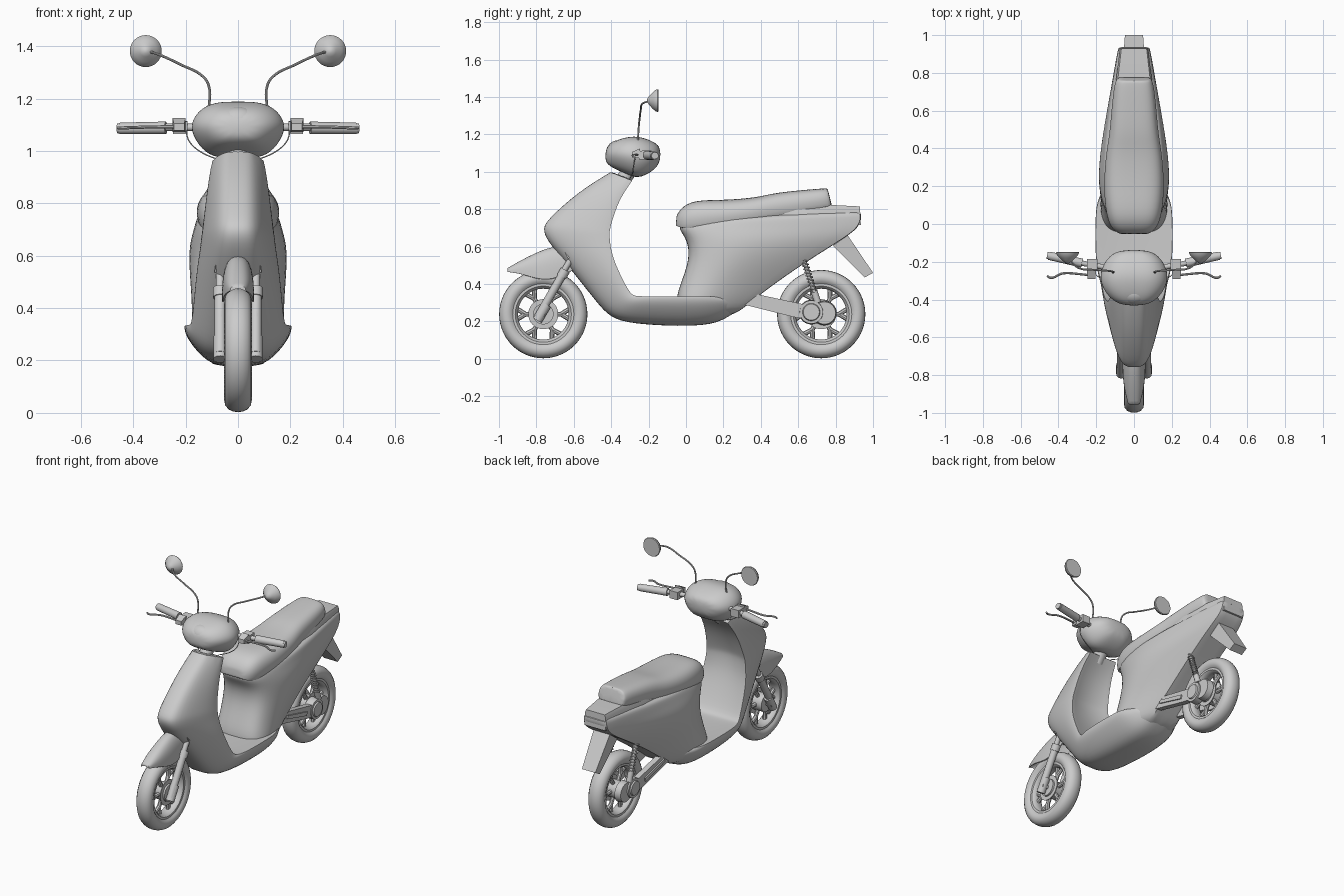
import bpy, bmesh
from math import sin, cos, pi, radians
from mathutils import Vector

if "Cube" in bpy.data.objects:
    bpy.data.objects.remove(bpy.data.objects["Cube"])


def grid(name, rings, cyclic=False, caps=True, cols=(), cap_crease=0.0, sub=0):
    """Skin closed rings of points into one mesh."""
    bm = bmesh.new()
    crease = bm.edges.layers.float.new("crease_edge")
    vs = [[bm.verts.new(p) for p in r] for r in rings]
    n, m = len(rings), len(rings[0])
    for i in range(n if cyclic else n - 1):
        a, b = vs[i], vs[(i + 1) % n]
        for j in range(m):
            k = (j + 1) % m
            bm.faces.new((a[j], a[k], b[k], b[j]))
        for j in cols:
            bm.edges.get((a[j], b[j]))[crease] = 0.8
    if caps:
        for r in (vs[0], vs[-1]):
            for e in bm.faces.new(r).edges:
                e[crease] = cap_crease
    bmesh.ops.recalc_face_normals(bm, faces=bm.faces)
    me = bpy.data.meshes.new(name)
    bm.to_mesh(me)
    bm.free()
    ob = bpy.data.objects.new(name, me)
    bpy.context.collection.objects.link(ob)
    if sub:
        ob.modifiers.new("smooth", "SUBSURF").levels = sub
    return ob


def loft(name, half, stations, cols=(), cap_crease=0.0, sub=2, x0=0.0):
    """half: (t, s) half section; station: (y0, z0, y1, z1, half width)."""
    full = half + [(t, -s) for t, s in half[-2:0:-1]]
    if half[0][1]:
        full = half + [(t, -s) for t, s in half[::-1]]
    rings = [[(x0 + s * w, y0 + (y1 - y0) * t, z0 + (z1 - z0) * t) for t, s in full]
             for y0, z0, y1, z1, w in stations]
    both = [j for c in cols for j in {c, (len(full) - c) % len(full)}]
    return grid(name, rings, cols=both, cap_crease=cap_crease, sub=sub)


def lathe(name, profile, y, z, steps=56):
    """Closed (x, r) profile spun round the x axis."""
    rings = [[(x, y + r * cos(2 * pi * i / steps), z + r * sin(2 * pi * i / steps))
              for x, r in profile] for i in range(steps)]
    return grid(name, rings, cyclic=True, caps=False)


def rod(name, a, b, r1, r2=None, sides=20):
    """Cylinder or cone between two points."""
    a, b = Vector(a), Vector(b)
    q = (b - a).to_track_quat("Z", "Y")
    return grid(name, [[p + q @ Vector((r * cos(2 * pi * i / sides), r * sin(2 * pi * i / sides), 0))
                        for i in range(sides)] for p, r in ((a, r1), (b, r1 if r2 is None else r2))])


def tube(name, paths, r, smooth=True):
    """Round pipes along one or more paths."""
    cu = bpy.data.curves.new(name, "CURVE")
    cu.dimensions, cu.bevel_depth, cu.bevel_resolution = "3D", r, 2
    cu.use_fill_caps, cu.resolution_u = True, 6
    for pts in paths:
        sp = cu.splines.new("BEZIER" if smooth else "POLY")
        dst = sp.bezier_points if smooth else sp.points
        dst.add(len(pts) - 1)
        for d, p in zip(dst, pts):
            d.co = p if smooth else (*p, 1)
            if smooth:
                d.handle_left_type = d.handle_right_type = "AUTO"
    bpy.context.collection.objects.link(bpy.data.objects.new(name, cu))


BOX = [(0, 1), (1, 1)]
OVAL = [(0, 0), (0, .55), (.22, .85), (.55, 1.05), (.85, .85), (1, .5), (1, 0)]

# Front apron and floor: one shell turning from the neck under the feet
loft("apron_and_floor",
     [(0, 0), (0, .5), (.5, .86), (.82, 1.0), (1, 1.0), (.95, .6), (.92, 0)],
     [(-.40, 1.0, -.285, .955, .10), (-.575, .895, -.36, .85, .118), (-.745, .74, -.405, .70, .135),
      (-.765, .695, -.408, .67, .14), (-.745, .635, -.405, .62, .145), (-.645, .515, -.39, .53, .16),
      (-.475, .30, -.30, .345, .175), (-.41, .225, -.27, .335, .185), (-.30, .185, -.20, .335, .205),
      (.06, .17, .05, .335, .205), (.20, .20, .12, .335, .195), (.31, .285, .19, .33, .15)],
     cols=(4,), cap_crease=.9)

# Rear body: slices from the floor up to the tail
loft("rear_body",
     [(0, 0), (0, .45), (.06, .82), (.28, 1), (.5, .92), (.75, .73), (1, .5), (1, 0)],
     [(-.02, .23, .24, .215, .165), (-.06, .30, .335, .295, .187), (-.03, .40, .47, .40, .18),
      (.02, .53, .66, .53, .192), (.01, .635, .83, .635, .195), (-.045, .70, .925, .70, .175),
      (-.02, .73, .94, .76, .165), (0, .74, .935, .812, .148)],
     cols=(6,))

# Flat tail top closing the gap under the seat
loft("tail_top", [(0, 1), (.8, 1), (1, .9)],
     [(.30, .70, .30, .765, .125), (.60, .70, .60, .822, .115),
      (.79, .71, .79, .822, .092), (.935, .715, .93, .815, .074)], sub=0)

# Seat
loft("seat", [(0, 0), (0, .93), (.4, 1.03), (.8, .92), (1, .6), (1, 0)],
     [(-.055, .715, -.05, .765, .07), (-.035, .70, -.03, .805, .115), (.04, .695, .04, .85, .148),
      (.2, .71, .2, .848, .163), (.38, .74, .38, .862, .148), (.47, .76, .47, .887, .13),
      (.62, .79, .62, .902, .118), (.74, .81, .74, .912, .105), (.78, .82, .757, .91, .09)],
     cols=(1,), cap_crease=.4)

# Number plate flap
loft("rear_flap", BOX, [(.785, .605, .865, .66, .058), (.955, .435, 1.0, .46, .048)], sub=0)

# Handlebar cowl with headlight and neck
loft("handlebar_cowl", OVAL,
     [(-.435, 1.06, -.43, 1.125, .06), (-.405, 1.025, -.395, 1.16, .125),
      (-.33, .995, -.33, 1.183, .175), (-.26, .96, -.26, 1.193, .185),
      (-.18, 1.0, -.18, 1.165, .148), (-.135, 1.05, -.135, 1.135, .08)])
bpy.ops.mesh.primitive_uv_sphere_add(segments=32, ring_count=16, location=(0, -.365, 1.105))
bpy.context.object.name = "headlight"
bpy.context.object.scale = (.09, .062, .063)
rod("neck", (0, -.35, .94), (0, -.29, 1.02), .04)

# Front mudguard: thin channel over the tyre
loft("front_mudguard",
     [(.75, 0), (.7, .6), (0, .86), (0, 1), (.6, .98), (.95, .55), (1, 0)],
     [(-.955, .465, -.955, .485, .03), (-.88, .455, -.88, .53, .052), (-.78, .42, -.78, .58, .062),
      (-.70, .425, -.70, .608, .062), (-.59, .48, -.59, .595, .055)],
     cols=(2, 3), cap_crease=.8)

# Wheels
for label, y in (("front", -.763), ("rear", .723)):
    tyre = [(.033, .158), (.046, .172), (.053, .19), (.049, .21), (.036, .226), (.018, .234)]
    lathe(label + "_tyre", tyre + [(0, .236)] + [(-x, r) for x, r in tyre[::-1]], y, .239)
    rim = [(.038, .172), (.038, .150), (.03, .142), (.012, .136)]
    lathe(label + "_rim", rim + [(-x, r) for x, r in rim[::-1]], y, .239)
    spokes = [[(0, y + r * cos(a), .239 + r * sin(a)) for r, a in
               ((.03, i * pi / 3), (.095, i * pi / 3), (.145, i * pi / 3 + d))]
              for i in range(6) for d in (-.2, .2)]
    tube(label + "_spokes", spokes, .013, smooth=False)
    rod(label + "_hub", (-.045, y, .239), (.045, y, .239), .055, sides=32)
    rod(label + "_axle", (-.085, y, .239), (.085, y, .239), .013)
    lathe(label + "_brake_disc", [(.028, .05), (.028, .08), (.033, .08), (.033, .05)], y, .239)

# Steering stem and fork bridge
rod("steering_stem", (0, -.70, .54), (0, -.55, .70), .035)
loft("fork_bridge", BOX, [(-.63, .535, -.57, .565, .09), (-.65, .575, -.59, .605, .085)], sub=0)

for side, s in (("right", 1), ("left", -1)):
    # Fork leg
    x = .068 * s
    rod(side + "_fork_tube", (x, -.575, .60), (x, -.72, .36), .016)
    rod(side + "_fork_sleeve", (x, -.655, .46), (x, -.79, .225), .022)
    rod(side + "_fork_collar", (x, -.645, .475), (x, -.665, .44), .027)
    rod(side + "_fork_foot", (x, -.745, .29), (x, -.795, .205), .026)

    # Swing arm, hub cover and shock absorber
    loft(side + "_swing_arm", BOX, [(.27, .30, .29, .365, .018), (.57, .225, .59, .30, .018),
                                    (.70, .20, .70, .275, .018)], sub=0, x0=.078 * s)
    loft(side + "_swing_arm_rib", BOX, [(.36, .305, .365, .325, .008), (.56, .25, .565, .275, .008)],
         sub=0, x0=.096 * s)
    rod(side + "_hub_cover", (.05 * s, .67, .25), (.1 * s, .67, .25), .066, .062, 32)
    rod(side + "_axle_cover", (.05 * s, .74, .245), (.09 * s, .74, .245), .066, .06, 32)
    rod(side + "_hub_cap", (.1 * s, .67, .25), (.108 * s, .67, .25), .047, .043, 32)
    a, b = Vector((.085 * s, .615, .575)), Vector((.085 * s, .705, .30))
    rod(side + "_shock_rod", a, b, .011)
    rod(side + "_shock_foot", a.lerp(b, .78), b, .018)
    tube(side + "_shock_spring", [[a.lerp(b, .05 + .75 * i / 144) + Vector(
        (.016 * cos(i * pi / 6), .016 * sin(i * pi / 6), 0)) for i in range(145)]], .004, smooth=False)

    # Grip, switch box, clamp and brake lever
    rod(side + "_handlebar", (.12 * s, -.235, 1.09), (.29 * s, -.205, 1.09), .014)
    rod(side + "_grip", (.275 * s, -.207, 1.088), (.45 * s, -.168, 1.086), .024, .022)
    rod(side + "_grip_end", (.45 * s, -.168, 1.086), (.46 * s, -.166, 1.086), .019)
    loft(side + "_switch_box", BOX, [(-.25, 1.065, -.25, 1.112, .028), (-.185, 1.065, -.185, 1.115, .028)],
         sub=0, x0=.22 * s)
    loft(side + "_lever_clamp", BOX, [(-.29, 1.078, -.29, 1.105, .02), (-.245, 1.072, -.245, 1.125, .025)],
         sub=0, x0=.225 * s)
    tube(side + "_brake_lever", [[(.21 * s, -.275, 1.092), (.29 * s, -.265, 1.092), (.38 * s, -.262, 1.09),
                                  (.44 * s, -.285, 1.088), (.46 * s, -.275, 1.088)]], .006)
    tube(side + "_cable", [[(.2 * s, -.27, 1.08), (.185 * s, -.28, 1.035), (.14 * s, -.285, .995),
                            (.07 * s, -.30, .965)]], .0025)

    # Mirror on a bent stalk
    tube(side + "_mirror_stalk", [[(.112 * s, -.258, 1.15), (.112 * s, -.252, 1.25), (.135 * s, -.248, 1.285),
                                   (.22 * s, -.242, 1.33), (.295 * s, -.232, 1.365), (.34 * s, -.19, 1.38)]], .005)
    bowl = [(-.208, .008), (-.198, .022), (-.18, .042), (-.165, .056), (-.152, .061), (-.147, .058)]
    grid(side + "_mirror", [[(.352 * s + r * cos(pi * i / 16), y, 1.381 + r * sin(pi * i / 16))
                             for i in range(32)] for y, r in bowl])

# Turn everything into meshes and keep only the real edges sharp
bpy.ops.object.select_all(action="SELECT")
bpy.context.view_layer.objects.active = bpy.data.objects["seat"]
bpy.ops.object.convert(target="MESH")
bpy.ops.object.shade_smooth_by_angle(angle=radians(38))
